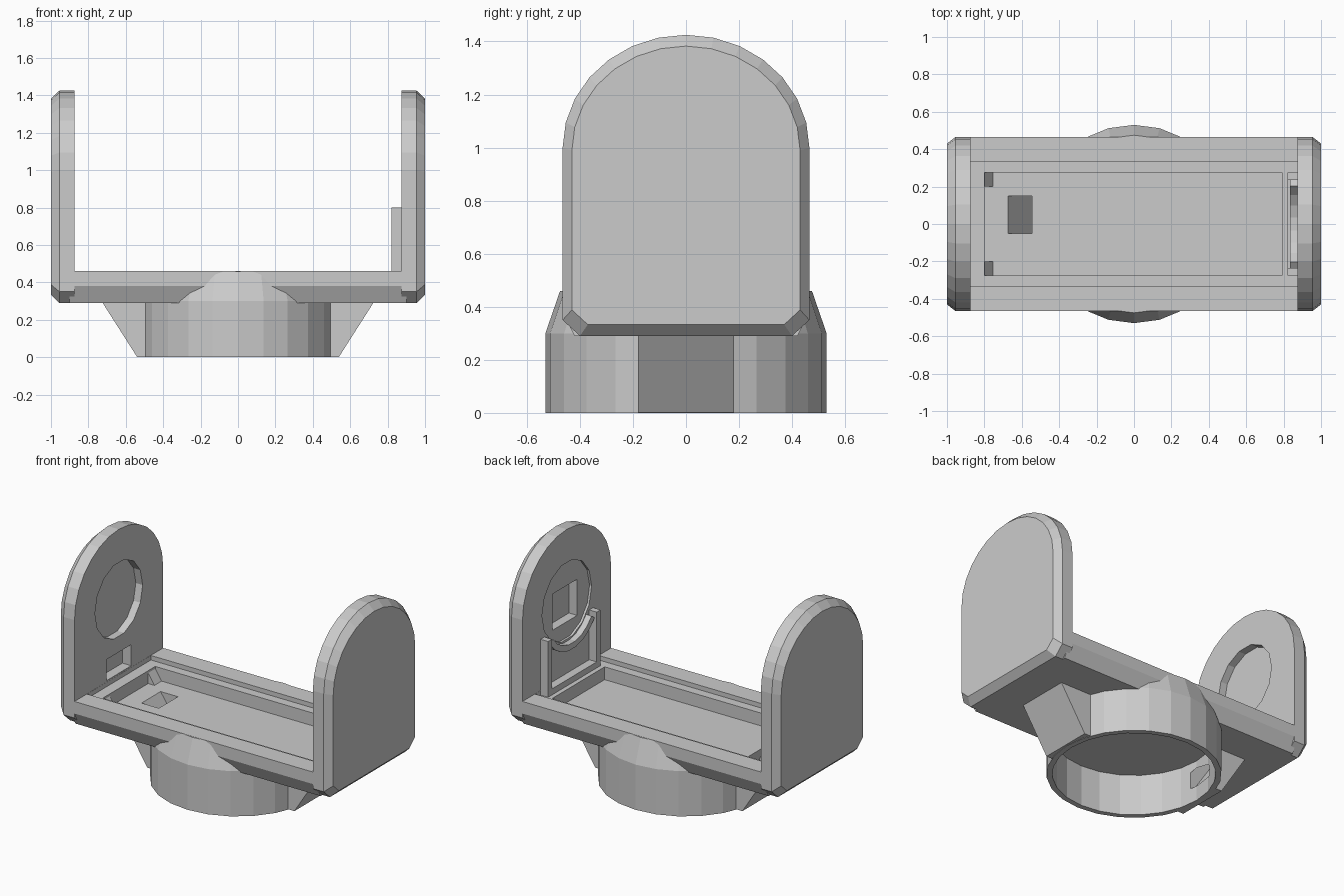
import bpy, bmesh
from math import cos, sin, pi

if "Cube" in bpy.data.objects:
    bpy.data.objects.remove(bpy.data.objects["Cube"])


def loft(name, rings):
    """Closed solid through a list of matching vertex rings."""
    bm = bmesh.new()
    loops = [[bm.verts.new(p) for p in r] for r in rings]
    n = len(rings[0])
    for a, b in zip(loops, loops[1:]):
        for i in range(n):
            j = (i + 1) % n
            bm.faces.new((a[i], a[j], b[j], b[i]))
    bm.faces.new(loops[0])
    bm.faces.new(loops[-1])
    bmesh.ops.recalc_face_normals(bm, faces=bm.faces)
    me = bpy.data.meshes.new(name)
    bm.to_mesh(me)
    bm.free()
    ob = bpy.data.objects.new(name, me)
    bpy.context.collection.objects.link(ob)
    return ob


def prism_x(name, pts, x0, x1):
    return loft(name, [[(x, y, z) for y, z in pts] for x in (x0, x1)])


def prism_y(name, pts, y0, y1):
    return loft(name, [[(x, y, z) for x, z in pts] for y in (y0, y1)])


def box(name, x0, x1, y0, y1, z0, z1):
    return prism_x(name, [(y0, z0), (y1, z0), (y1, z1), (y0, z1)], x0, x1)


def circle(r, n, cx=0, cy=0):
    return [(cx + r * cos(2 * pi * i / n), cy + r * sin(2 * pi * i / n)) for i in range(n)]


def turned(name, levels, n=24):
    return loft(name, [[(x, y, z) for x, y in circle(r, n)] for r, z in levels])


def combine(target, other, op):
    mod = target.modifiers.new(op, 'BOOLEAN')
    mod.operation, mod.solver, mod.object = op, 'EXACT', other
    bpy.context.view_layer.objects.active = target
    bpy.ops.object.modifier_apply(modifier=mod.name)
    bpy.data.objects.remove(other)


# Base plate with chamfered lower edges
body = prism_x("bracket_body", [(-.465, .46), (-.465, .38), (-.42, .29),
                                (.42, .29), (.465, .38), (.465, .46)], -.9, .9)

# Arched arms with a softened outer rim
arch = [(-.40, .29), (.40, .29), (.465, .35)]
arch += [(.465 * cos(pi * i / 14), 1.0 + .425 * sin(pi * i / 14)) for i in range(15)]
arch += [(-.465, .35)]
for s in (-1, 1):
    rings = [[(s * x, y * k, .86 + (z - .86) * k) for y, z in arch]
             for x, k in ((.875, 1), (.955, 1), (1.0, .925))]
    combine(body, loft("arm", rings), 'UNION')

# Round collar tapering into the plate, with a wedge gusset at each end
combine(body, turned("collar", [(.53, 0), (.53, .30), (.475, .459)]), 'UNION')
for s in (-1, 1):
    combine(body, prism_y("gusset", [(s * .4, 0.002), (s * .54, 0.002), (s * .73, .30), (s * .4, .30)],
                          -.18, .18), 'UNION')

# Collar bore, stepped tray and cable chute
cuts = [
    turned("bore", [(.495, -.1), (.495, .275)]),
    box("ledge_cut", -.874, .874, -.335, .335, .43, .6),
    box("tray_cut", -.80, .79, -.275, .275, .345, .6),
    prism_y("chute", [(-.71, .40), (-.57, .40), (-.44, .1), (-.51, .1)], -.05, .15),
    # Left arm: round pocket, inner socket and lower window
    prism_x("left_pocket", circle(.25, 14, 0, .96), -.925, -.8),
    box("left_window", -.94, -.8, -.13, .13, .47, .61),
    # Right arm: shallow round recess with square socket
    prism_x("right_recess", circle(.26, 14, 0, .95), .89, .8),
    box("right_socket", .8, .95, -.13, .13, .80, 1.04),
]
for c in cuts:
    combine(body, c, 'DIFFERENCE')

# Rails and sill on the inside of the right arm
for s, side in ((-1, "front"), (1, "back")):
    y0, y1 = sorted((s * .235, s * .275))
    box(side + "_rail", .82, .88, y0, y1, .345, .80)
box("rail_sill", .82, .88, -.235, .235, .345, .47)

# Curved cradle between the rails
angles = [pi * (1.2 + .6 * i / 7) for i in range(8)]
cradle = [(.29 * cos(a), .93 + .29 * sin(a)) for a in angles]
cradle += [(.25 * cos(a), .93 + .25 * sin(a)) for a in reversed(angles)]
prism_x("cradle", cradle, .835, .88)

# Slanted lugs at the left end of the tray
for s in (-1, 1):
    prism_y("tray_lug", [(-.81, .34), (-.75, .34), (-.81, .43)], *sorted((s * .2, s * .275)))
